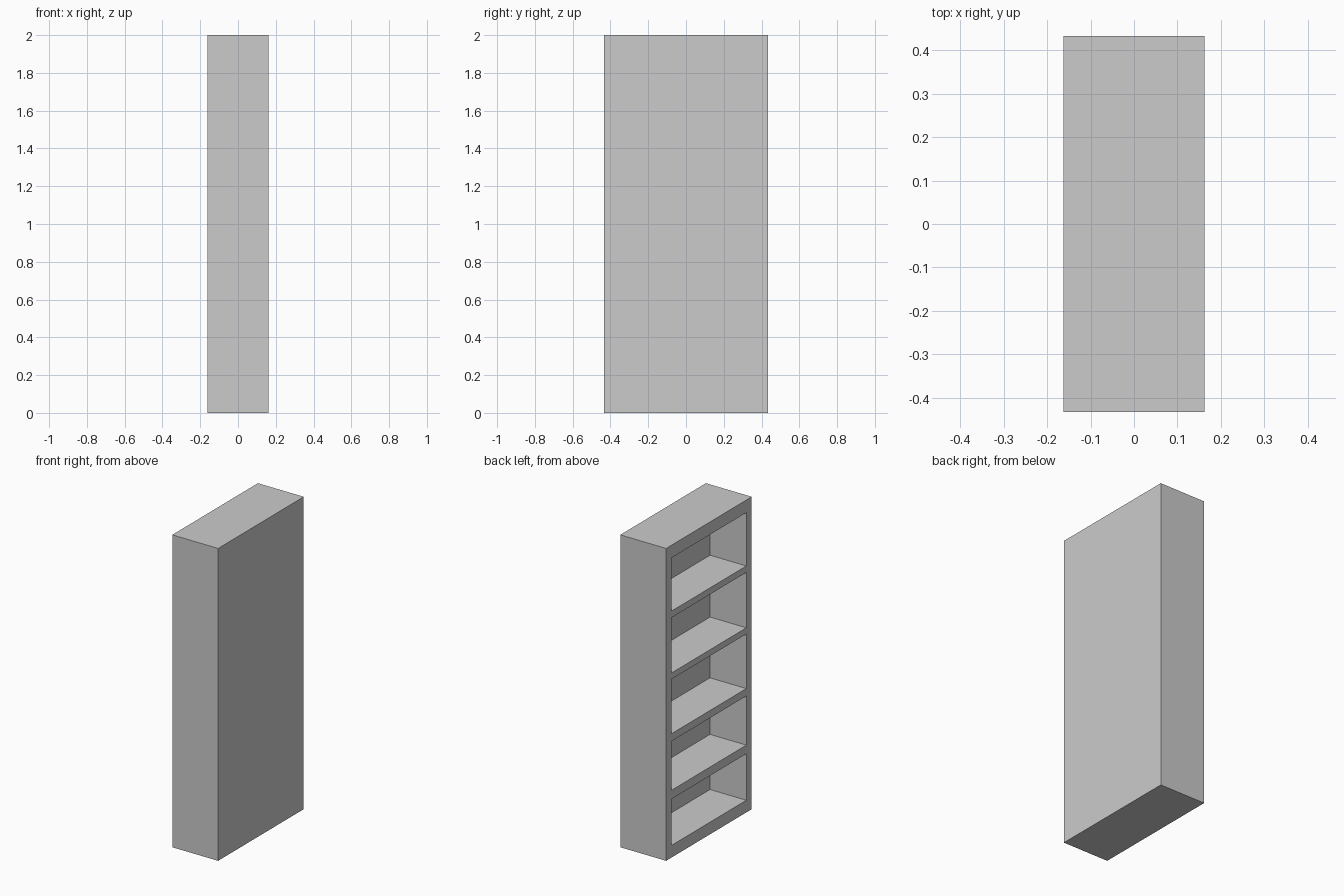
import bpy

if "Cube" in bpy.data.objects:
    bpy.data.objects.remove(bpy.data.objects["Cube"])

DEPTH, WIDTH, HEIGHT = 0.325, 0.866, 2.0   # x, y, z
SIDE = 0.055                               # side board thickness
BACK = 0.068                               # back board thickness
# bottom and top height of each compartment
BAYS = [(0.078, 0.375), (0.431, 0.745), (0.793, 1.142),
        (1.182, 1.536), (1.578, 1.919)]


def box(name, x0, x1, y0, y1, z0, z1):
    bpy.ops.mesh.primitive_cube_add(
        size=1, location=((x0 + x1) / 2, (y0 + y1) / 2, (z0 + z1) / 2))
    ob = bpy.context.object
    ob.name = name
    ob.scale = (x1 - x0, y1 - y0, z1 - z0)
    bpy.ops.object.transform_apply(location=True, rotation=True, scale=True)
    return ob


# Solid carcass
case = box("bookcase", -DEPTH / 2, DEPTH / 2, -WIDTH / 2, WIDTH / 2, 0, HEIGHT)

# Compartments hollowed out from the -x side, leaving shelves and back board
inner = WIDTH / 2 - SIDE
for i, (z0, z1) in enumerate(BAYS):
    cutter = box(f"compartment_cutter_{i + 1}", -DEPTH / 2 - 0.1,
                 DEPTH / 2 - BACK, -inner, inner, z0, z1)
    cutter.hide_render = True
    mod = case.modifiers.new("compartment", 'BOOLEAN')
    mod.operation = 'DIFFERENCE'
    mod.solver = 'EXACT'
    mod.object = cutter
    bpy.context.view_layer.objects.active = case
    bpy.ops.object.modifier_apply(modifier=mod.name)
    bpy.data.objects.remove(cutter)
